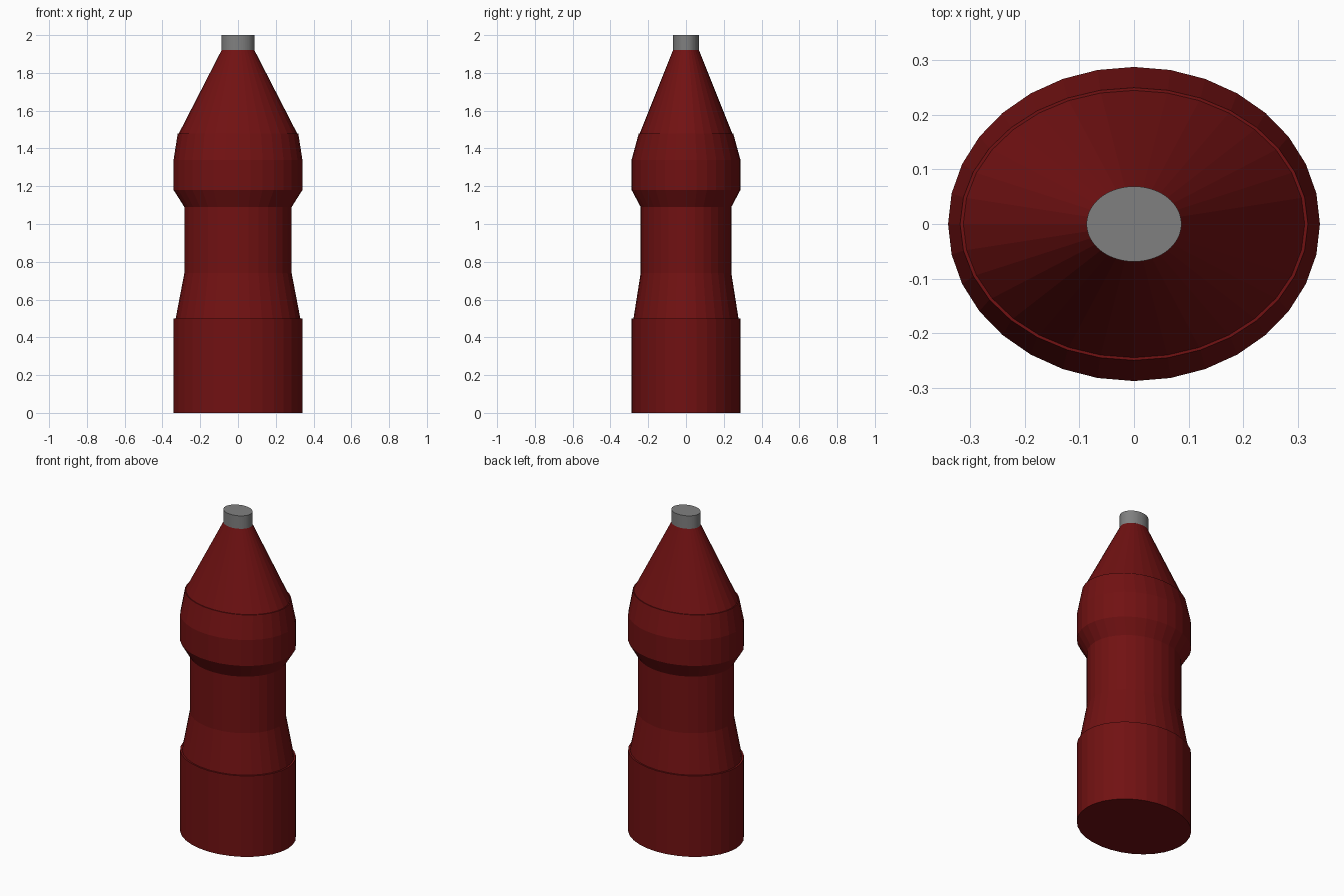
import bpy
import bmesh
from math import cos, sin, tau

cube = bpy.data.objects.get("Cube")
if cube:
    bpy.data.objects.remove(cube, do_unlink=True)


def make_material(name, rgb):
    mat = bpy.data.materials.new(name)
    mat.use_nodes = True
    color = (*rgb, 1.0)
    mat.diffuse_color = color
    mat.node_tree.nodes["Principled BSDF"].inputs["Base Color"].default_value = color
    return mat


def oval_loft(name, profile, mat, sides=32):
    """Closed oval solid through (x radius, y radius, height) rings."""
    bm = bmesh.new()
    rings = [[bm.verts.new((rx * cos(tau * i / sides), ry * sin(tau * i / sides), z))
              for i in range(sides)] for rx, ry, z in profile]
    for low, high in zip(rings, rings[1:]):
        for i in range(sides):
            j = (i + 1) % sides
            bm.faces.new((low[i], low[j], high[j], high[i]))
    bm.faces.new(rings[0][::-1])
    bm.faces.new(rings[-1])
    mesh = bpy.data.meshes.new(name)
    bm.to_mesh(mesh)
    bm.free()
    mesh.materials.append(mat)
    obj = bpy.data.objects.new(name, mesh)
    bpy.context.collection.objects.link(obj)
    return obj


red = make_material("dark red", (0.165, 0.0056, 0.006))
grey = make_material("mid grey", (0.216, 0.216, 0.216))

# Body: base drum, tapered waist, bulging shoulder and cone
oval_loft("body", [
    (0.341, 0.288, 0.0),
    (0.341, 0.288, 0.5),
    (0.33, 0.278, 0.5),
    (0.284, 0.24, 0.74),
    (0.284, 0.24, 1.09),
    (0.341, 0.288, 1.18),
    (0.341, 0.288, 1.34),
    (0.319, 0.25, 1.48),
    (0.313, 0.245, 1.48),
    (0.087, 0.069, 1.92),
], red)

# Flat metal tip
oval_loft("tip", [(0.087, 0.069, 1.92), (0.087, 0.069, 2.0)], grey, sides=64)
